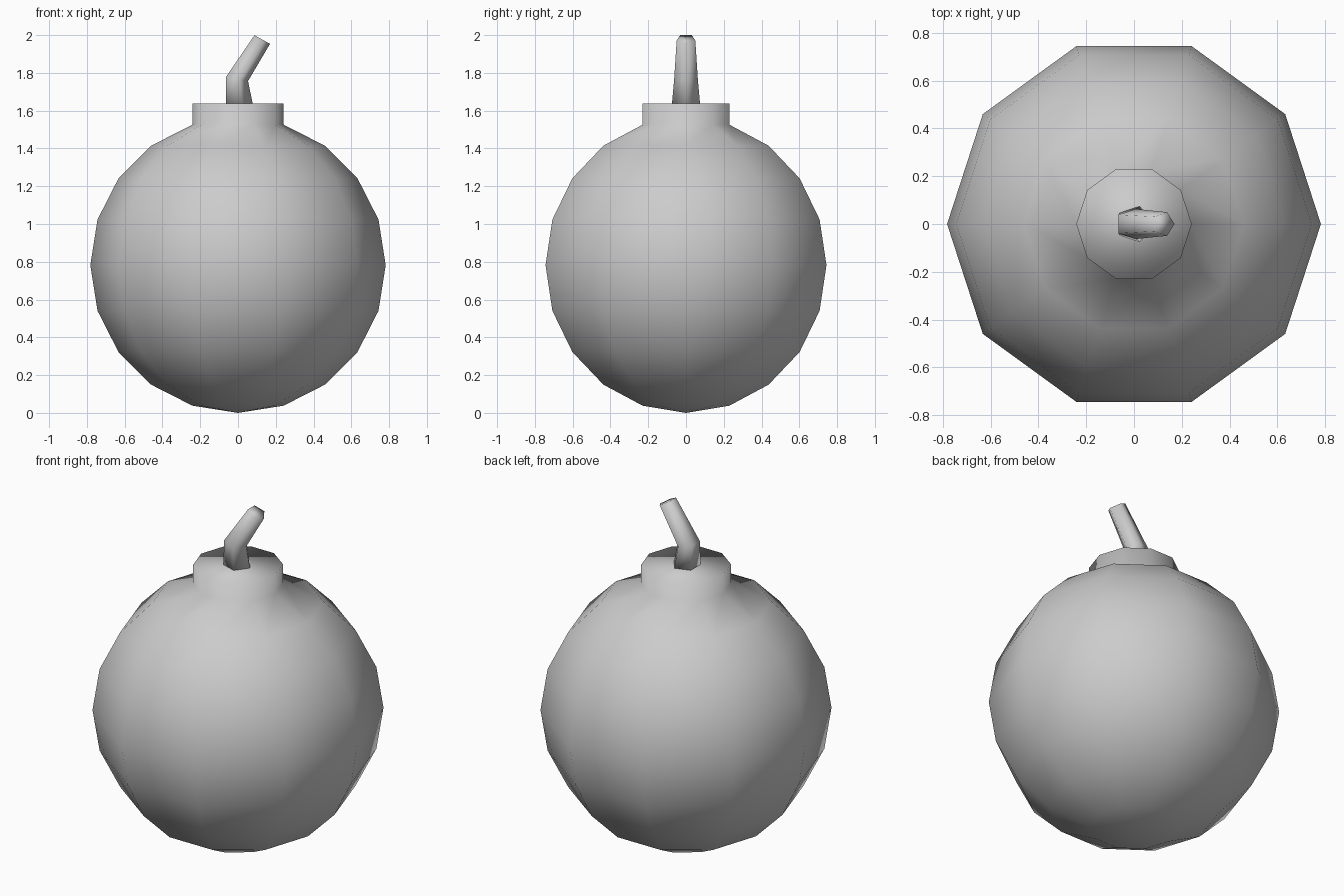
import bpy, bmesh
from math import sin, cos, pi, radians
from mathutils import Vector

if "Cube" in bpy.data.objects:
    bpy.data.objects.remove(bpy.data.objects["Cube"])


def ring(center, radius, sides, tilt=0.0):
    """Polygon with a corner towards +x, tilted about the y axis."""
    c, pts = Vector(center), []
    for i in range(sides):
        a = 2 * pi * i / sides
        x, y = radius * cos(a), radius * sin(a)
        pts.append(c + Vector((x * cos(tilt), y, -x * sin(tilt))))
    return pts


def loft(name, rings, pole=None):
    """Skin a list of rings; close the start at a pole (or a cap) and cap the end."""
    bm = bmesh.new()
    loops = [[bm.verts.new(p) for p in r] for r in rings]
    n = len(loops[0])
    for low, high in zip(loops, loops[1:]):
        for i in range(n):
            j = (i + 1) % n
            bm.faces.new((low[i], low[j], high[j], high[i]))
    if pole:
        tip = bm.verts.new(pole)
        for i in range(n):
            bm.faces.new((loops[0][(i + 1) % n], loops[0][i], tip))
    else:
        bm.faces.new(loops[0][::-1])
    bm.faces.new(loops[-1])
    bmesh.ops.recalc_face_normals(bm, faces=bm.faces[:])
    for f in bm.faces:
        f.smooth = True
    mesh = bpy.data.meshes.new(name)
    bm.to_mesh(mesh)
    bm.free()
    obj = bpy.data.objects.new(name, mesh)
    bpy.context.collection.objects.link(obj)
    return obj


# Round ten-sided shell, its top ring pulled straight up into a neck
R = 0.782
shell = [ring((0, 0, R - R * cos(pi * k / 10)), R * sin(pi * k / 10), 10)
         for k in range(1, 10)]
shell.append(ring((0, 0, 1.637), R * sin(pi / 10), 10))
loft("shell", shell, pole=(0, 0, 0))

# Bent, tapering five-sided fuse
loft("fuse", [
    ring((0, 0, 1.637), 0.078, 5),
    ring((-0.012, 0, 1.768), 0.066, 5, radians(10)),
    ring((0.124, 0, 1.979), 0.052, 5, radians(29)),
])
